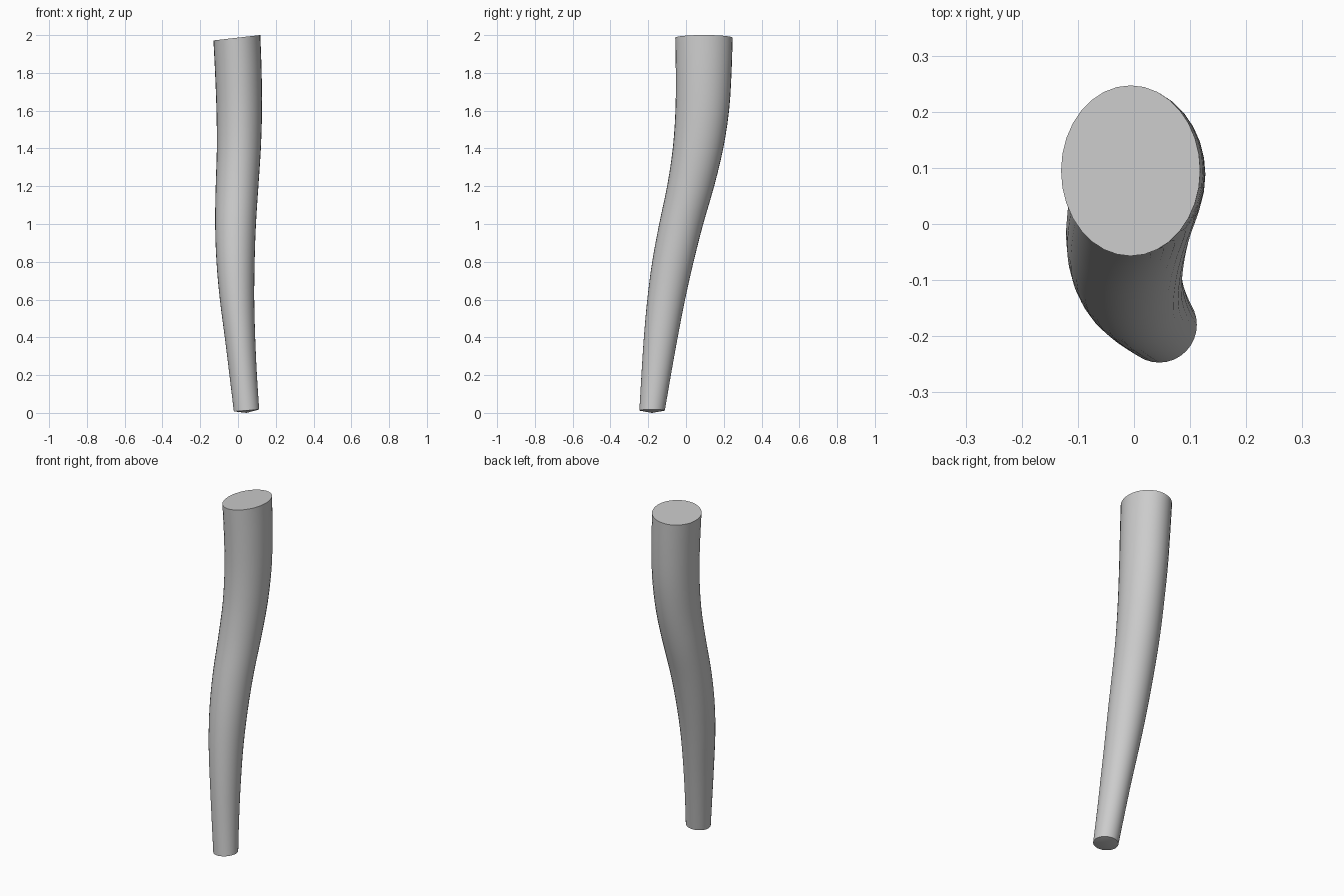
import bpy, bmesh, math

if "Cube" in bpy.data.objects:
    bpy.data.objects.remove(bpy.data.objects["Cube"])

# Horizontal sections: z, x min, x max, y min, y max
SECTIONS = [
    (0.013, -0.022, 0.112, -0.247, -0.112),
    (0.20, -0.045, 0.100, -0.236, -0.080),
    (0.40, -0.070, 0.091, -0.223, -0.044),
    (0.60, -0.096, 0.086, -0.205, -0.005),
    (0.80, -0.114, 0.088, -0.179, 0.040),
    (1.00, -0.121, 0.095, -0.142, 0.091),
    (1.20, -0.118, 0.108, -0.100, 0.149),
    (1.40, -0.112, 0.121, -0.070, 0.197),
    (1.60, -0.114, 0.127, -0.056, 0.228),
    (1.80, -0.121, 0.125, -0.054, 0.241),
    (1.986, -0.130, 0.118, -0.057, 0.247),
]
SIDES = 32
STEPS = 3


def spline(a, b, c, d, t):
    return tuple(0.5 * (2 * q + (r - p) * t + (2 * p - 5 * q + 4 * r - s) * t * t
                        + (3 * q - p - 3 * r + s) * t ** 3)
                 for p, q, r, s in zip(a, b, c, d))


def mirrored(a, b):
    return tuple(2 * p - q for p, q in zip(a, b))


# Smooth the sections into closely spaced rings
pts = [mirrored(SECTIONS[0], SECTIONS[1])] + SECTIONS + [mirrored(SECTIONS[-1], SECTIONS[-2])]
rings = [spline(*pts[i:i + 4], k / STEPS)
         for i in range(len(SECTIONS) - 1) for k in range(STEPS)] + [SECTIONS[-1]]

bm = bmesh.new()
loops = []
for z, x0, x1, y0, y1 in rings:
    # Both cut ends lean slightly up towards +x
    slope = 0.115 * max(0, (z - 1.6) / 0.386) + 0.08 * max(0, (0.3 - z) / 0.3)
    loop = []
    for i in range(SIDES):
        a = 2 * math.pi * i / SIDES
        dx = (x1 - x0) / 2 * math.cos(a)
        loop.append(bm.verts.new(((x0 + x1) / 2 + dx,
                                  (y0 + y1) / 2 + (y1 - y0) / 2 * math.sin(a),
                                  z + slope * dx)))
    loops.append(loop)

# Curved wall
for lo, hi in zip(loops, loops[1:]):
    for i in range(SIDES):
        j = (i + 1) % SIDES
        bm.faces.new((lo[i], lo[j], hi[j], hi[i]))

# Flat top cut and slightly bulging bottom cut
bm.faces.new(loops[-1])
tip = bm.verts.new((0.045, -0.18, 0.0))
for i in range(SIDES):
    bm.faces.new((loops[0][(i + 1) % SIDES], loops[0][i], tip))

mesh = bpy.data.meshes.new("curved_stem")
bm.to_mesh(mesh)
bm.free()
stem = bpy.data.objects.new("curved_stem", mesh)
bpy.context.collection.objects.link(stem)
bpy.context.view_layer.objects.active = stem
stem.select_set(True)
bpy.ops.object.shade_smooth_by_angle(angle=math.radians(35))
